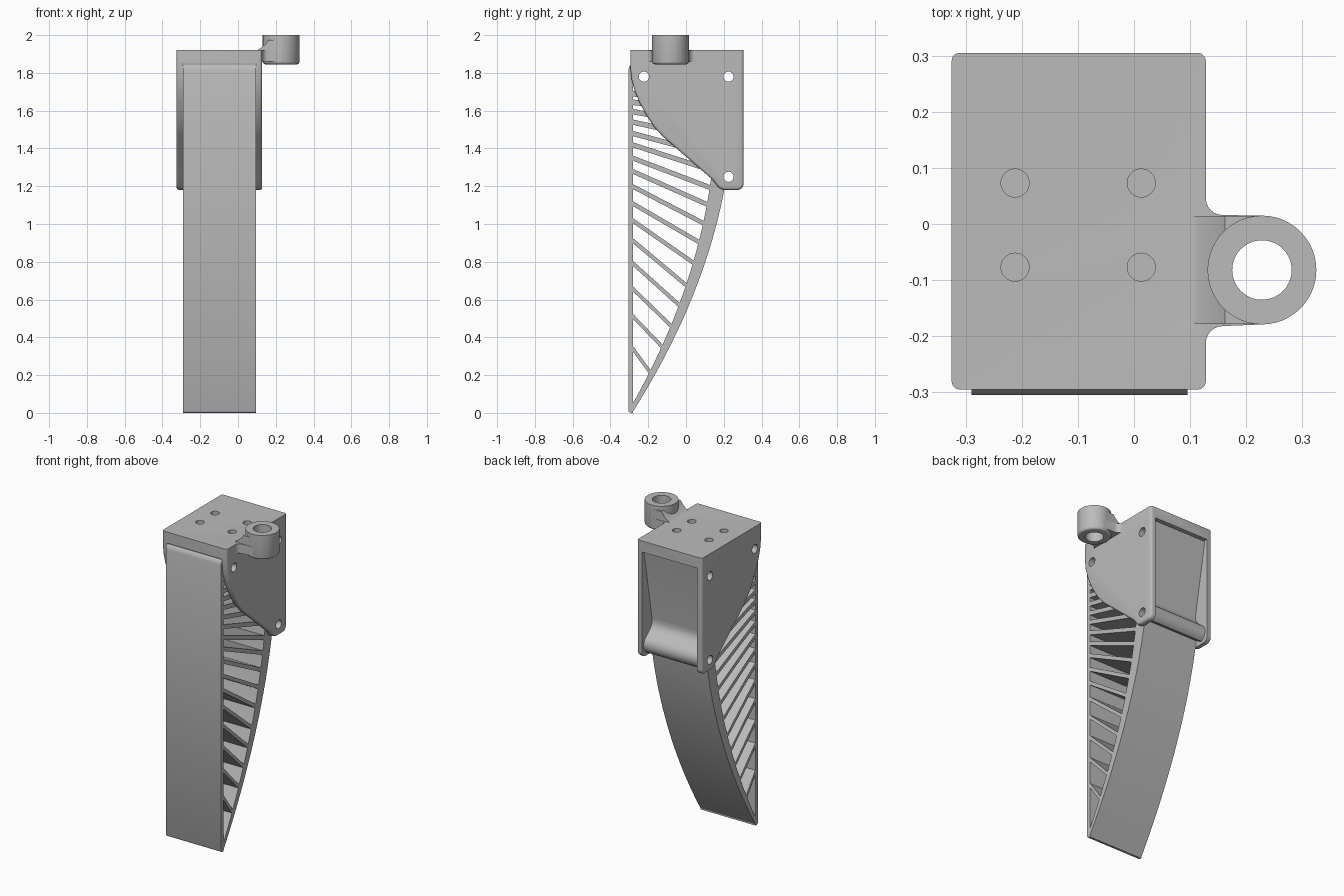
import bpy, bmesh, math
from mathutils import Vector

cube = bpy.data.objects.get("Cube")
if cube:
    bpy.data.objects.remove(cube, do_unlink=True)

grey = bpy.data.materials.new("plain grey")
grey.use_nodes = True
grey.diffuse_color = (0.5, 0.5, 0.5, 1)
grey.node_tree.nodes["Principled BSDF"].inputs["Base Color"].default_value = (0.5, 0.5, 0.5, 1)

X_MIN, X_MAX = -0.29, 0.095      # finger width
TOP, CEILING = 1.92, 1.85        # bracket top and underside of its roof
RING = (0.228, -0.082)


def arc(cx, cy, r, start, end, n=6):
    angles = [math.radians(start + (end - start) * i / n) for i in range(n + 1)]
    return [(cx + r * math.cos(a), cy + r * math.sin(a)) for a in angles]


def place(p, axis, h):
    u, v = p
    return {"x": (h, u, v), "y": (u, h, v), "z": (u, v, h)}[axis]


def extrude(name, pts, axis, lo, hi):
    """Solid prism from a closed profile, run along one axis."""
    bm = bmesh.new()
    face = bm.faces.new([bm.verts.new(place(p, axis, lo)) for p in pts])
    out = bmesh.ops.extrude_face_region(bm, geom=[face])
    shift = Vector(place((0, 0), axis, hi - lo))
    bmesh.ops.translate(bm, vec=shift, verts=[g for g in out["geom"] if isinstance(g, bmesh.types.BMVert)])
    bmesh.ops.recalc_face_normals(bm, faces=bm.faces)
    mesh = bpy.data.meshes.new(name)
    bm.to_mesh(mesh)
    bm.free()
    mesh.materials.append(grey)
    obj = bpy.data.objects.new(name, mesh)
    bpy.context.collection.objects.link(obj)
    return obj


def rod(name, centre, r, axis, lo, hi, n=32):
    return extrude(name, arc(*centre, r, 0, 360, n)[:-1], axis, lo, hi)


def round_edges(obj, width, rule):
    """Bevel the edges for which the rule holds."""
    bm = bmesh.new()
    bm.from_mesh(obj.data)
    edges = [e for e in bm.edges if rule(e.verts[0].co, e.verts[1].co)]
    bmesh.ops.bevel(bm, geom=edges, offset=width, segments=3, profile=0.5, affect='EDGES')
    bm.to_mesh(obj.data)
    bm.free()


def combine(obj, tool, operation, keep=False):
    mod = obj.modifiers.new(operation, 'BOOLEAN')
    mod.operation, mod.object, mod.solver = operation, tool, 'EXACT'
    bpy.context.view_layer.objects.active = obj
    bpy.ops.object.modifier_apply(modifier=mod.name)
    if not keep:
        bpy.data.objects.remove(tool, do_unlink=True)


# Bracket: side profile with a sweeping lower edge, hollowed by a slot
profile = [(-0.295, TOP), (-0.295, 1.83), (-0.288, 1.765), (-0.27, 1.7), (-0.245, 1.64),
           (-0.21, 1.575), (-0.17, 1.515), (-0.125, 1.465), (0.14, 1.235)]
profile += arc(0.215, 1.255, 0.075, 235, 270) + arc(0.27, 1.215, 0.035, 270, 360)
profile += [(0.305, TOP)]
bracket = extrude("bracket", profile, "x", -0.325, 0.128)
round_edges(bracket, 0.014, lambda a, b: abs(a.x - b.x) < 1e-5 and min(a.z, b.z) < TOP - 0.01)
slot = extrude("slot", [(X_MIN, 1), (X_MAX, 1), (X_MAX, CEILING), (X_MIN, CEILING)], "y", -1, 1)
combine(bracket, slot, 'DIFFERENCE')

# Neck: filleted arm, with a concave ramp up to the ring
x, y = RING
neck = [(0.1, -0.212)] + arc(0.158, -0.212, 0.03, 180, 90) + [(x, y - 0.097), (x, y + 0.097)]
neck += arc(0.158, 0.046, 0.03, 270, 180) + [(0.1, 0.046)]
combine(bracket, extrude("neck", neck, "z", 1.86, TOP - 0.001), 'UNION')
ramp = [(0.1, 1.87), (0.1, TOP - 0.002), (0.113, 1.927), (0.13, 1.938), (0.147, 1.954),
        (0.162, 1.975), (x, 1.975), (x, 1.87)]
combine(bracket, extrude("ramp", ramp, "y", y - 0.096, y + 0.096), 'UNION')

# Mounting ring
ring = rod("ring", RING, 0.097, "z", 1.845, 2.0, 48)
round_edges(ring, 0.014, lambda a, b: max(a.z, b.z) < 1.85)
combine(bracket, ring, 'UNION')
combine(bracket, rod("bore", RING, 0.053, "z", 1.7, 2.1, 40), 'DIFFERENCE')

# Roof screw holes
for hx in (-0.212, 0.013):
    for hy in (-0.077, 0.073):
        combine(bracket, rod("screw_hole", (hx, hy), 0.025, "z", 1.8, 2.1), 'DIFFERENCE')


# Finger: flat front belt, curved back belt and slanted ribs
def outer(z):
    return -0.285 + 0.635 * z - 0.188 * z * z


def inner(z):
    return -0.31 + 0.58 * z - 0.18 * z * z if z < 1.25 else 0.134 + (z - 1.25) * 0.16


front = [(-0.28, 0.0), (-0.28, 1.845), (-0.29, 1.845), (-0.3, 1.835), (-0.305, 1.815),
         (-0.305, 0.012), (-0.3, 0.003), (-0.292, 0.0)]
front_belt = extrude("front_belt", front, "x", X_MIN, X_MAX)

steps = [1.22 * i / 20 for i in range(21)]
back = [(outer(z), z) for z in steps]
back += arc(0.225, 1.25, 0.062, -60, 65, 10)                       # rolled lip
back += [(0.228, 1.327), (0.211, 1.345), (0.203, 1.37), (0.205, 1.4), (0.285, 1.845), (0.215, 1.845)]
back += [(inner(z), z) for z in reversed(steps) if z > 0.06] + [(-0.283, 0.05), (-0.29, 0.0)]
back_belt = extrude("back_belt", back, "x", X_MIN, X_MAX)

root = [(-0.285, 1.73), (0.22, 1.73), (0.22, 1.845), (-0.285, 1.845)]
finger_root = extrude("finger_root", root, "x", X_MIN, X_MAX)

front_z = [0.345, 0.515, 0.66, 0.795, 0.915, 1.02, 1.11, 1.2, 1.28, 1.35, 1.42, 1.48, 1.54, 1.595, 1.645, 1.69]
back_z = [0.21, 0.345, 0.455, 0.565, 0.67, 0.79, 0.9, 1.0, 1.1, 1.19, 1.28, 1.36, 1.44, 1.515, 1.585, 1.65]
for i, (za, zb) in enumerate(zip(front_z, back_z)):
    a, b = Vector((-0.285, za)), Vector((inner(zb) + 0.01, zb))
    d = (b - a).normalized()
    side = Vector((-d.y, d.x)) * (0.009 + 0.0004 * i)
    extrude(f"rib_{i + 1}", [a - side, b - side, b + side, a + side], "x", X_MIN, X_MAX)

# Cross holes for the fixing pins
for n, centre in enumerate([(-0.223, 1.78), (0.225, 1.78), (0.225, 1.25)]):
    pin = rod("pin_hole", centre, 0.027, "x", -0.5, 0.5)
    for part in (bracket, back_belt, finger_root):
        combine(part, pin, 'DIFFERENCE', keep=True)
    bpy.data.objects.remove(pin, do_unlink=True)

# Smooth shading with crisp corners
bpy.ops.object.select_all(action='DESELECT')
for obj in [o for o in bpy.context.collection.objects if o.type == 'MESH']:
    obj.select_set(True)
    bpy.context.view_layer.objects.active = obj
bpy.ops.object.shade_smooth_by_angle(angle=math.radians(35))
